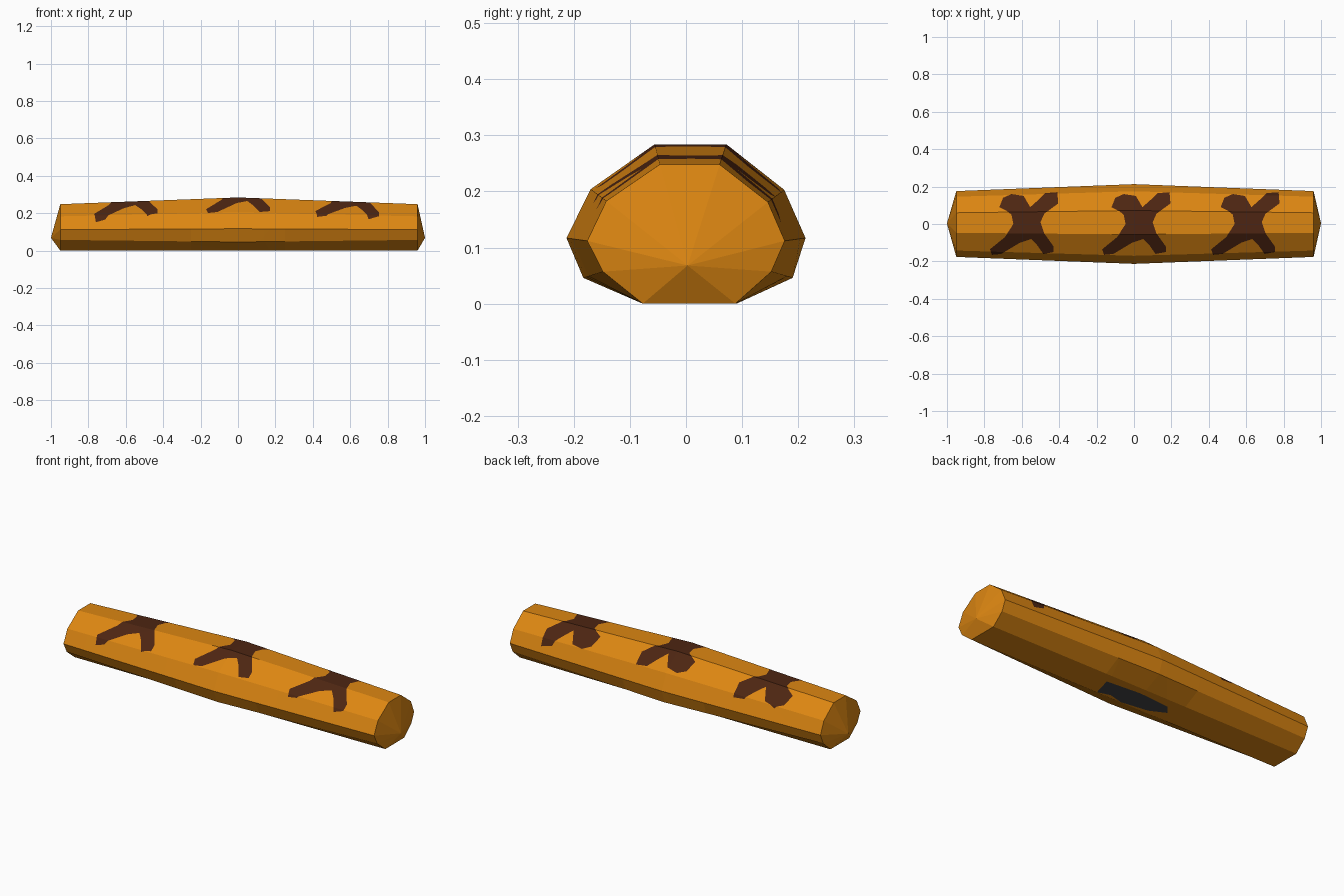
import bpy, bmesh
from mathutils import Vector

if "Cube" in bpy.data.objects:
    bpy.data.objects.remove(bpy.data.objects["Cube"])


def material(name, rgb):
    m = bpy.data.materials.new(name)
    m.diffuse_color = (*rgb, 1)
    m.use_nodes = True
    m.node_tree.nodes["Principled BSDF"].inputs["Base Color"].default_value = m.diffuse_color
    return m


# Cross-sections (y, z): slimmer at the ends, fuller in the middle
END = [(0.06, 0.248), (0.146, 0.181), (0.176, 0.112), (0.152, 0.057), (0.088, 0),
       (-0.077, 0), (-0.148, 0.057), (-0.176, 0.112), (-0.142, 0.183), (-0.047, 0.248)]
MIDDLE = [(0.072, 0.284), (0.175, 0.203), (0.213, 0.117), (0.19, 0.046), (0.09, 0),
          (-0.077, 0), (-0.183, 0.046), (-0.213, 0.117), (-0.17, 0.204), (-0.056, 0.284)]

# Painted outlines in plan (x, y)
CROSS = [(-.15, .09), (-.13, .14), (-.085, .16), (-.02, .15), (.015, .09), (.06, .13),
         (.095, .165), (.16, .17), (.165, .11), (.09, .055), (.07, .01), (.09, -.05),
         (.14, -.12), (.14, -.15), (.085, -.16), (.05, -.11), (.02, -.08), (-.04, -.1),
         (-.14, -.16), (-.19, -.165), (-.2, -.135), (-.12, -.07), (-.075, 0), (-.085, .05),
         (-.11, .07)]
PATCH = [(.17, -.076), (.2, .034), (0, .05), (-.18, .036), (-.22, -.011),
         (-.134, -.054), (.02, -.076), (.1, -.055)]

bm = bmesh.new()

# Tapered ten-sided body
rings = [[bm.verts.new((x, y, z)) for y, z in sec]
         for x, sec in ((-0.95, END), (0, MIDDLE), (0.96, END))]
for a, b in zip(rings, rings[1:]):
    for i in range(10):
        j = (i + 1) % 10
        bm.faces.new((a[i], a[j], b[j], b[i]))

# Shallow pointed end caps
for ring, x in ((rings[0], -1), (rings[2], 1)):
    tip = bm.verts.new((x, 0.003, 0.068))
    for i in range(10):
        bm.faces.new((ring[i], ring[(i + 1) % 10], tip))
bmesh.ops.recalc_face_normals(bm, faces=bm.faces[:])


def inside(p, poly):
    hit = False
    for (x1, y1), (x2, y2) in zip(poly, poly[1:] + poly[:1]):
        if (y1 > p.y) != (y2 > p.y) and p.x < x1 + (p.y - y1) * (x2 - x1) / (y2 - y1):
            hit = not hit
    return hit


def paint(outline, cx, side, index):
    """Cut the outline into the up- or down-facing faces and colour its inside."""
    poly = [(x + cx, y) for x, y in outline]
    lo, hi = cx - 0.25, cx + 0.25

    def faces(whole=False):
        bm.normal_update()
        return [f for f in bm.faces if f.normal.z * side > 0.1 and
                (whole or lo < f.calc_center_median().x < hi)]

    def cut(fs, co, no):
        geom = set(fs)
        for f in fs:
            geom.update(f.verts, f.edges)
        bmesh.ops.bisect_plane(bm, geom=list(geom), dist=1e-5, plane_co=co, plane_no=no)

    for x in (lo, hi):
        cut(faces(True), (x, 0, 0), (1, 0, 0))
    for p, q in zip(poly, poly[1:] + poly[:1]):
        cut(faces(), (*p, 0), Vector((q[1] - p[1], p[0] - q[0], 0)).normalized())
    for f in faces():
        if inside(f.calc_center_median(), poly):
            f.material_index = index


# Three crosses on top, one dark patch underneath
for cx in (-0.57, 0.03, 0.613):
    paint(CROSS, cx, 1, 1)
paint(PATCH, 0, -1, 2)

mesh = bpy.data.meshes.new("tapered_bar")
bm.to_mesh(mesh)
bm.free()
for m in (material("golden orange", (0.72, 0.24, 0.006)),
          material("dark brown", (0.075, 0.019, 0.006)),
          material("charcoal", (0.06, 0.06, 0.066))):
    mesh.materials.append(m)
bpy.context.collection.objects.link(bpy.data.objects.new("tapered_bar", mesh))
